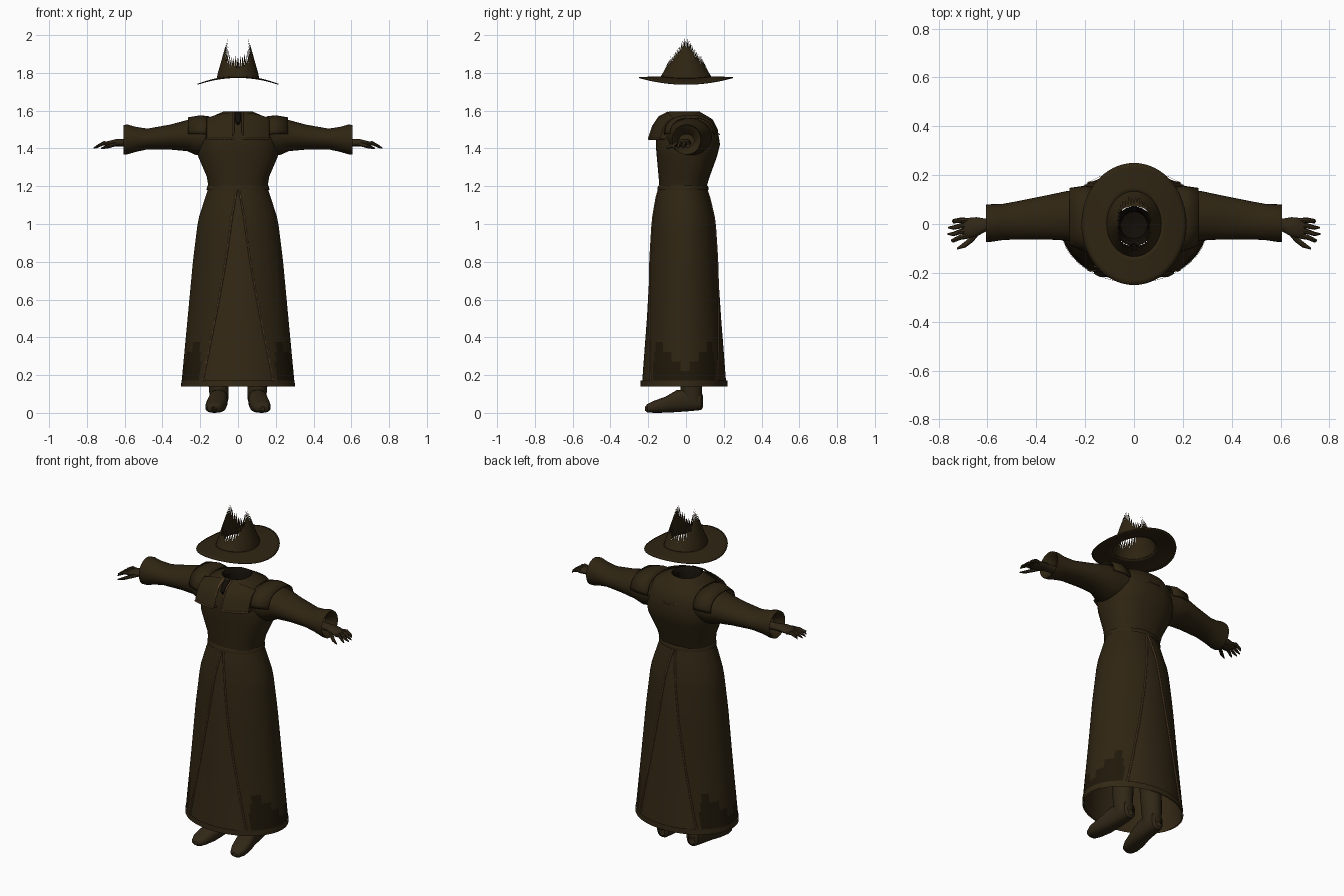
import bpy, bmesh, math, random
from math import cos, sin, pi

random.seed(4)
if "Cube" in bpy.data.objects:
    bpy.data.objects.remove(bpy.data.objects["Cube"])


def material(name, color):
    m = bpy.data.materials.new(name)
    m.use_nodes = True
    m.diffuse_color = (*color, 1)
    bsdf = m.node_tree.nodes["Principled BSDF"]
    bsdf.inputs["Base Color"].default_value = (*color, 1)
    bsdf.inputs["Roughness"].default_value = 0.9
    return m


ROBE = material("robe brown", (0.028, 0.018, 0.006))
INNER = material("inner robe brown", (0.033, 0.021, 0.0075))
SHADE = material("stained brown", (0.014, 0.009, 0.003))
TRIM = material("tan trim", (0.11, 0.06, 0.025))
DARK = material("near black", (0.006, 0.004, 0.002))
LEATHER = material("boot leather", (0.03, 0.02, 0.008))


def mesh_grid(name, rows, mat, closed=False, thick=0):
    """Skin rows of points into one surface."""
    bm = bmesh.new()
    vs = [[bm.verts.new(p) for p in row] for row in rows]
    n = len(rows[0])
    for a, b in zip(vs, vs[1:]):
        for i in range(n if closed else n - 1):
            j = (i + 1) % n
            bm.faces.new((a[i], a[j], b[j], b[i]))
    bmesh.ops.recalc_face_normals(bm, faces=bm.faces)
    me = bpy.data.meshes.new(name)
    bm.to_mesh(me)
    bm.free()
    me.materials.append(mat)
    ob = bpy.data.objects.new(name, me)
    bpy.context.collection.objects.link(ob)
    if thick:
        mod = ob.modifiers.new("thickness", 'SOLIDIFY')
        mod.thickness = thick
    return ob


def power(v, p):
    return math.copysign(abs(v) ** (2 / p), v)


def loft(name, secs, axis, mat, n=32, p=2, arcs=None, thick=0):
    """Sections are (position, centre u, centre v, radius u, radius v)."""
    rows = []
    for k, (a, cu, cv, ru, rv) in enumerate(secs):
        t0, t1 = arcs[k] if arcs else (0, 2 * pi)
        row = []
        for i in range(n):
            t = t0 + (t1 - t0) * i / (n - 1 if arcs else n)
            u, v = cu + ru * power(cos(t), p), cv + rv * power(sin(t), p)
            row.append({'x': (a, u, v), 'y': (u, a, v), 'z': (u, v, a)}[axis])
        rows.append(row)
    return mesh_grid(name, rows, mat, arcs is None, thick)


def body(z, rx, front, back, grow=0):
    return (z, 0, (front + back) / 2, rx + grow, (back - front) / 2 + grow)


def tube(name, points, radius, mat):
    cu = bpy.data.curves.new(name, 'CURVE')
    cu.dimensions = '3D'
    cu.bevel_depth = radius
    cu.bevel_resolution = 1
    sp = cu.splines.new('POLY')
    sp.points.add(len(points) - 1)
    for q, pt in zip(sp.points, points):
        q.co = (*pt, 1)
    cu.materials.append(mat)
    ob = bpy.data.objects.new(name, cu)
    bpy.context.collection.objects.link(ob)


def lookup(table, z):
    """Interpolate rows of a table ordered by falling height."""
    for a, b in zip(table, table[1:]):
        if z >= b[0]:
            break
    k = (z - a[0]) / (b[0] - a[0])
    return [p + (q - p) * k for p, q in zip(a, b)][1:]


# Torso with a dark neck opening
torso = [(1.185, .155, -.14, .105), (1.25, .165, -.145, .125), (1.36, .212, -.155, .165),
         (1.42, .215, -.16, .18), (1.5, .205, -.153, .168), (1.555, .17, -.13, .14),
         (1.595, .078, -.09, .072)]
loft("torso", [body(*r) for r in torso], 'z', ROBE, 48, 2.3)
loft("neck_opening", [body(1.595, .078, -.09, .072), body(1.575, .06, -.07, .055),
                      body(1.5, .055, -.06, .05), body(1.49, .001, -.001, .001)], 'z', DARK)
loft("waist_belt", [body(1.205, .157, -.142, .11, .003), body(1.195, .157, -.142, .11, .008),
                    body(1.18, .16, -.145, .112, .006)], 'z', ROBE, 48)

# Skirt: inner robe plus two side panels that part at front and back
skirt = [(1.19, .15, -.135, .10), (1.14, .167, -.15, .117), (1.02, .205, -.172, .147),
         (.8, .232, -.19, .166), (.5, .26, -.207, .186), (.14, .294, -.234, .214)]
opening = [(1.19, .004), (1.05, .03), (.8, .065), (.55, .11), (.17, .187)]
loft("inner_robe", [body(*r) for r in skirt], 'z', INNER, 64)
levels = [1.19 - i * (1.19 - .17) / 20 for i in range(21)]
panel_secs = [body(z, *lookup(skirt, z), .007) for z in levels]
for side, s in (("left", 1), ("right", -1)):
    arcs = []
    for z, sec in zip(levels, panel_secs):
        d = math.acos(lookup(opening, z)[0] / sec[3])
        mid = 0 if s > 0 else pi
        arcs.append((mid - d, mid + d))
    ob = loft(f"{side}_skirt_panel", panel_secs, 'z', ROBE, 36, 2, arcs)
    ob.data.materials.append(SHADE)
    for f in ob.data.polygons:
        c = f.center
        if c.z < .22 + .16 * abs(sin(2 * math.atan2(c.y, c.x))) and abs(c.x) > .2:
            f.material_index = 1
    for end, f in (("front", -1), ("back", 1)):
        edge = []
        for z, (_, _, cy, rx, ry) in zip(levels, panel_secs):
            x = lookup(opening, z)[0]
            edge.append((s * x, cy + f * ry * math.sqrt(1 - (x / rx) ** 2), z))
        tube(f"{side}_{end}_skirt_trim", edge, .005, TRIM)
loft("hem_band", [body(.172, .292, -.232, .212, .008), body(.14, .294, -.234, .214, .007)],
     'z', INNER, 64)

# Chest flaps edged with trim; the right one stands away from the chest
flap_profile = [(1.592, -.097), (1.565, -.145), (1.52, -.175), (1.45, -.198)]


def flap_point(x, row, bend):
    z, y = row
    return (x, y * (1 - bend * x * x), z - x * x * (z - 1.45) * 8)


for side, s, bend in (("left", 1, 11), ("right", -1, 5)):
    xs = [s * (.024 + i * .0235) for i in range(7)]
    rows = [[flap_point(x, r, bend) for x in xs] for r in flap_profile]
    under = [(x, y + .07, z - .005) for x, y, z in rows[-1]]
    mesh_grid(f"{side}_chest_flap", rows + [under], ROBE)
    tube(f"{side}_flap_trim", [r[0] for r in rows] + rows[-1][1:], .005, TRIM)
    # Outer side of the flap closes back to the shoulder
    edge = [r[-1] for r in rows]
    mesh_grid(f"{side}_flap_side", [edge, [(x * 1.05, y + .1, z) for x, y, z in edge]], ROBE)
loft("collar_clasp", [(1.592, 0, -.092, .014, .012), (1.57, 0, -.125, .016, .02),
                      (1.54, 0, -.14, .014, .018), (1.525, 0, -.142, .004, .006)], 'z', DARK, 12)
tube("back_yoke_trim", [(.11 * i / 6, .176 - .05 * (i / 6) ** 2, 1.475 + .01 * abs(i) / 6)
                        for i in range(-6, 7)], .003, TRIM)

# Arms, shoulder caps, hands and boots, once for each side
sleeve = [(.14, .015, 1.465, .12, .095), (.22, .025, 1.462, .112, .098),
          (.27, .034, 1.468, .102, .082), (.36, .027, 1.46, .09, .066),
          (.48, .015, 1.45, .078, .055), (.54, .008, 1.448, .074, .066),
          (.585, .004, 1.448, .077, .079), (.607, .003, 1.446, .076, .078),
          (.6, .002, 1.445, .066, .066), (.55, .002, 1.44, .04, .035)]
pad = [(.15, .015, 1.462, .135, .108), (.2, .022, 1.466, .135, .11),
       (.265, .03, 1.468, .118, .097)]
palm = [(.54, 0, 1.43, .025, .02), (.61, -.005, 1.43, .027, .02), (.645, -.012, 1.43, .04, .02),
        (.69, -.018, 1.424, .042, .015), (.705, -.018, 1.42, .03, .008)]
foot = [(-.217, .128, .022, .012, .01), (-.205, .128, .025, .034, .022),
        (-.17, .125, .032, .048, .032), (-.11, .115, .043, .054, .042),
        (-.05, .106, .062, .05, .058), (.03, .1, .07, .046, .06),
        (.08, .098, .065, .038, .05), (.09, .098, .06, .02, .03)]
shaft = [(.75, .09, .0, .06, .07), (.4, .095, .015, .055, .065), (.22, .1, .025, .056, .062),
         (.14, .102, .028, .053, .058), (.06, .1, .03, .048, .056)]


def flip(secs, s, along):
    """Mirror sections across x."""
    i = 0 if along else 1
    return [tuple(v * s if k == i else v for k, v in enumerate(c)) for c in secs]


for side, s in (("left", 1), ("right", -1)):
    loft(f"{side}_sleeve", flip(sleeve, s, True), 'x', ROBE)
    loft(f"{side}_shoulder_cap", flip(pad, s, True), 'x', ROBE, 20, 2.6,
         [(.05, pi - .05)] * 3, .006)
    loft(f"{side}_palm", flip(palm, s, True), 'x', LEATHER, 14)
    for k in range(4):
        y, reach = .014 - k * .021, (.745, .762, .764, .75)[k]
        tip = y * 1.25 - .006
        finger = [(.68, y, 1.424, .011, .011), (.71, y * 1.1, 1.428, .011, .011),
                  (.74, tip, 1.414, .009, .009), (reach, tip, 1.402, .003, .003)]
        loft(f"{side}_finger_{k + 1}", flip(finger, s, True), 'x', LEATHER, 8)
    thumb = [(.625, -.02, 1.428, .012, .012), (.66, -.058, 1.42, .016, .012),
             (.69, -.083, 1.41, .013, .01), (.725, -.101, 1.4, .004, .004)]
    loft(f"{side}_thumb", flip(thumb, s, True), 'x', LEATHER, 8)
    loft(f"{side}_boot_foot", flip(foot, s, False), 'y', LEATHER, 20, 2.5)
    loft(f"{side}_boot_shaft", flip(shaft, s, False), 'z', LEATHER, 20)

# Hat brim, drooping at the sides
brim = []
for k in range(7):
    rx, ry = .108 + .107 * k / 6, .13 + .12 * k / 6
    ring = [(rx * cos(2 * pi * i / 64), ry * sin(2 * pi * i / 64)) for i in range(64)]
    brim.append([(x, y, 1.782 - .004 * k / 6 - .036 * (x / .215) ** 2) for x, y in ring])
mesh_grid("hat_brim", brim, ROBE, True, .005)

# Torn hat crown: tall at the sides, ragged along the top
COLUMNS, ROWS = 88, 8
tops = []
for i in range(COLUMNS):
    c = abs(cos(2 * pi * i / COLUMNS))
    peak = 1.885 + .105 * c ** 3 + random.uniform(-.015, .01)
    tops.append(peak - (.055 if i % 2 else 0))
crown = []
for r in range(ROWS + 1):
    row = []
    for i in range(COLUMNS):
        t = 2 * pi * i / COLUMNS
        z0 = 1.78 - .036 * (.11 * cos(t) / .215) ** 2
        z = z0 + (tops[i] - z0) * r / ROWS
        h = max(0, (z - 1.78) / .22)
        row.append(((.112 - .062 * h) * cos(t), (.135 - .1 * h ** .85) * sin(t), z))
    crown.append(row)
mesh_grid("hat_crown", crown, ROBE, True)

# Smooth shading with crisp edges
bpy.ops.object.select_all(action='DESELECT')
for ob in bpy.context.scene.objects:
    if ob.type == 'MESH':
        ob.select_set(True)
        bpy.context.view_layer.objects.active = ob
bpy.ops.object.shade_smooth_by_angle(angle=math.radians(38))
